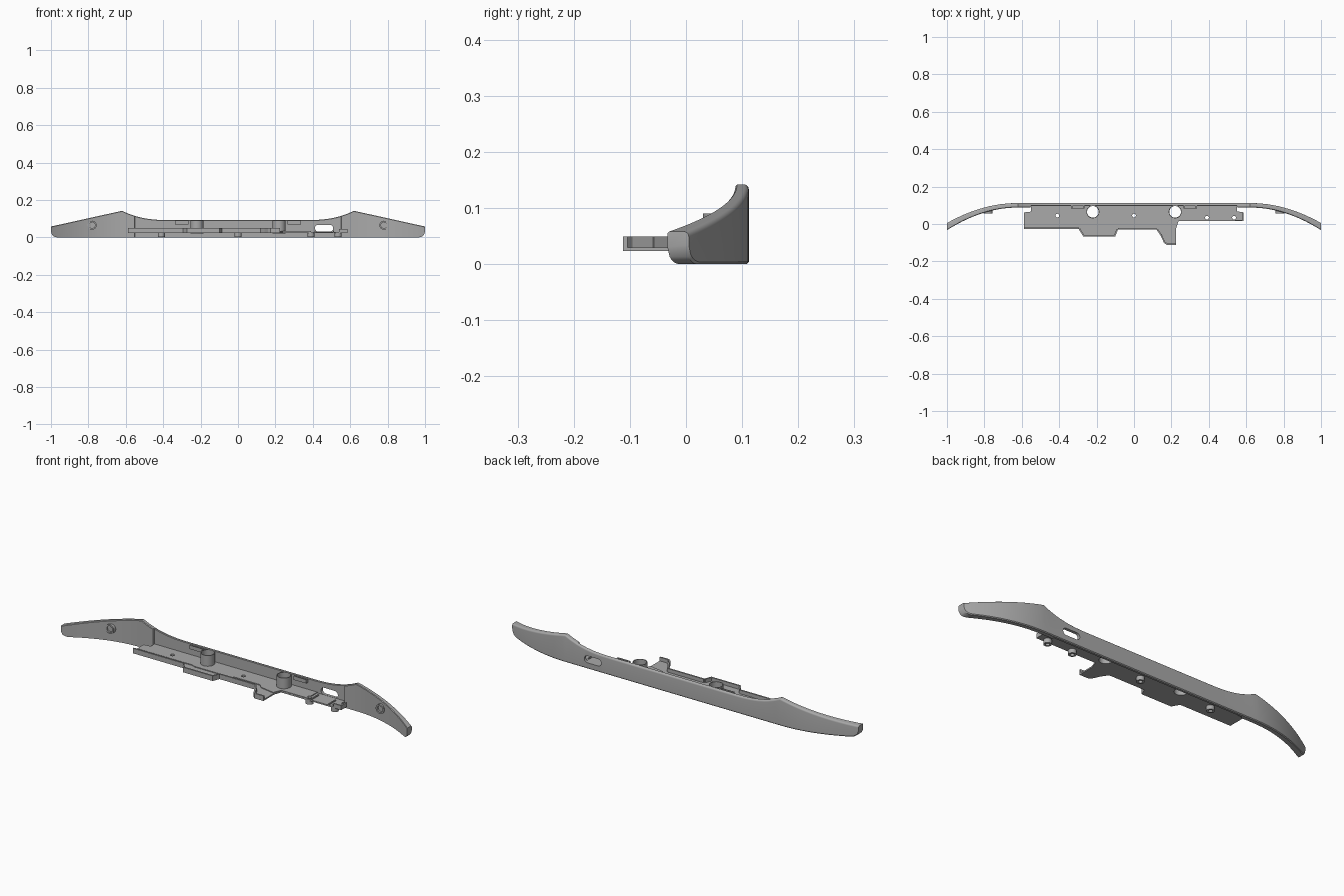
import bpy, bmesh, math
from mathutils import Vector, Matrix

if "Cube" in bpy.data.objects:
    bpy.data.objects.remove(bpy.data.objects["Cube"], do_unlink=True)

grey = bpy.data.materials.new("moulded grey")
grey.use_nodes = True
COLOUR = (0.40, 0.40, 0.40, 1)
grey.diffuse_color = COLOUR
grey.node_tree.nodes["Principled BSDF"].inputs["Base Color"].default_value = COLOUR


def finish(name, bm):
    bmesh.ops.recalc_face_normals(bm, faces=bm.faces)
    mesh = bpy.data.meshes.new(name)
    bm.to_mesh(mesh)
    bm.free()
    ob = bpy.data.objects.new(name, mesh)
    bpy.context.collection.objects.link(ob)
    mesh.materials.append(grey)
    return ob


def activate(ob):
    bpy.ops.object.select_all(action='DESELECT')
    ob.select_set(True)
    bpy.context.view_layer.objects.active = ob


def smooth(ob):
    activate(ob)
    bpy.ops.object.shade_smooth_by_angle(angle=math.radians(30))


def prism(name, outline, z0, z1):
    bm = bmesh.new()
    face = bm.faces.new([bm.verts.new((x, y, z0)) for x, y in outline])
    up = bmesh.ops.extrude_face_region(bm, geom=[face])
    verts = [v for v in up["geom"] if isinstance(v, bmesh.types.BMVert)]
    bmesh.ops.translate(bm, verts=verts, vec=(0, 0, z1 - z0))
    return finish(name, bm)


def box(name, x0, x1, y0, y1, z0, z1):
    return prism(name, [(x0, y0), (x1, y0), (x1, y1), (x0, y1)], z0, z1)


def cylinder(name, centre, r, length, along_y=False):
    bm = bmesh.new()
    rot = Matrix.Rotation(math.pi / 2, 4, 'X') if along_y else Matrix()
    bmesh.ops.create_cone(bm, cap_ends=True, segments=32, radius1=r, radius2=r,
                          depth=length, matrix=Matrix.Translation(centre) @ rot)
    return finish(name, bm)


def cut(ob, cutters):
    for c in cutters:
        c.hide_render = True
        mod = ob.modifiers.new("cut", 'BOOLEAN')
        mod.operation, mod.solver, mod.object = 'DIFFERENCE', 'EXACT', c
        activate(ob)
        bpy.ops.object.modifier_apply(modifier=mod.name)
        bpy.data.objects.remove(c, do_unlink=True)


def slot_outline(cx, cz, half, r):
    pts = []
    for k in range(18):
        a = -math.pi / 2 + math.pi * (k % 9) / 8 + (math.pi if k > 8 else 0)
        side = half if k < 9 else -half
        pts.append((cx + side + r * math.cos(a), cz + r * math.sin(a)))
    return pts


# Bumper shell: one cross-section swept along the width
def section(x):
    a = abs(x)
    t = max(0, (a - 0.62) / 0.38)
    outer = 0.112 - 0.107 * t ** 2
    inner = 0.097 if a < 0.552 else 0.088 - 0.121 * t ** 2
    if a < 0.62:
        top = 0.092 + 0.05 * max(0, (a - 0.35) / 0.27) ** 2.7
    else:
        top = 0.142 - 0.084 * t
    low = 0.0
    if a > 0.965:
        low = 0.03 * (1 - math.sqrt(max(0, 1 - ((a - 0.965) / 0.035) ** 2)))
    r = 0.009
    pts = [(inner, low), (outer - 0.004, low), (outer, low + 0.004)]
    for k in range(6):
        w = k / 5 * math.pi / 2
        pts.append((outer - r + r * math.cos(w), top - r + r * math.sin(w)))
    pts += [(inner + 0.003, top), (inner, top - 0.003)]
    return [(x, y, z) for y, z in pts]


half = [0, 0.2, 0.35, 0.551, 0.553]
half += [0.35 + 0.03 * k for k in range(1, 10) if k not in (7,)]
half += [0.62 + 0.02 * k for k in range(1, 18)] + [0.97, 0.98, 0.988, 0.994, 1.0]
stations = sorted({round(s * h, 4) for h in half for s in (-1, 1)})
bm = bmesh.new()
rings = [[bm.verts.new(p) for p in section(x)] for x in stations]
for a, b in zip(rings, rings[1:]):
    for i in range(len(a)):
        j = (i + 1) % len(a)
        bm.faces.new((a[i], a[j], b[j], b[i]))
bm.faces.new(rings[0])
bm.faces.new(rings[-1])
shell = finish("bumper_shell", bm)

# Rounded opening through the wall
slot = prism("slot_cutter", slot_outline(0.46, 0.049, 0.031, 0.018), -0.2, 0.2)
slot.data.transform(Matrix.Rotation(math.pi / 2, 4, 'X'))
cut(shell, [slot])
smooth(shell)

# Mounting shelf with two forward tabs
front_edge = [(-0.588, -0.028), (-0.295, -0.028), (-0.272, -0.066), (-0.1, -0.066),
              (-0.086, -0.03), (0.12, -0.03), (0.142, -0.062), (0.16, -0.1),
              (0.175, -0.112), (0.225, -0.112)]
shelf = prism("mounting_shelf", front_edge + [
    (0.225, -0.025), (0.238, 0.015), (0.585, 0.015), (0.585, 0.062), (0.55, 0.068),
    (0.55, 0.1), (-0.55, 0.1), (-0.55, 0.066), (-0.588, 0.062)], 0.023, 0.03)
raised = prism("raised_shelf", [
    (-0.588, 0.008), (-0.27, 0.008), (-0.25, -0.0), (-0.05, -0.0), (-0.03, 0.01),
    (0.12, 0.01), (0.14, -0.01), (0.222, -0.025), (0.238, 0.016), (0.39, 0.016),
    (0.39, 0.1), (-0.55, 0.1), (-0.55, 0.066), (-0.588, 0.062)], 0.029, 0.034)

screws = [(-0.41, 0.045), (0, 0.045), (0.39, 0.034), (0.535, 0.034)]
for ob in (shelf, raised):
    cut(ob, [cylinder("hole_cutter", (x, 0.065, 0.03), 0.031, 0.1) for x in (-0.22, 0.22)])
    cut(ob, [cylinder("hole_cutter", (x, y, 0.03), 0.010, 0.1) for x, y in screws])

# Upturned lip along the front edge
for i, (p, q) in enumerate(zip(front_edge, front_edge[1:])):
    p, q = Vector(p), Vector(q)
    d = (q - p).normalized() * 0.008
    n = Vector((-d.y, d.x))
    prism(f"front_lip_{i + 1}", [p, q, q + n, p + n], 0.023, 0.049)

# Hollow sensor sleeves
for side, x in (("right", -0.22), ("left", 0.22)):
    tube = cylinder(f"{side}_sleeve", (x, 0.065, 0.056), 0.035, 0.068)
    cut(tube, [cylinder("bore_cutter", (x, 0.065, 0.05), 0.031, 0.2)])
    smooth(tube)

# Screw bosses under the shelf
for i, (x, y) in enumerate(screws):
    boss = cylinder(f"screw_boss_{i + 1}", (x, y, 0.0125), 0.019, 0.023)
    cut(boss, [cylinder("bore_cutter", (x, y, 0.01), 0.010, 0.1)])
    smooth(boss)

# Bracket ribs around the opening
box("bracket_rib_inner", 0.408, 0.414, 0.016, 0.075, 0.029, 0.036)
box("bracket_rib_outer", 0.508, 0.514, 0.016, 0.075, 0.029, 0.036)
box("bracket_end_lip", 0.577, 0.585, 0.015, 0.062, 0.023, 0.046)
box("bracket_front_lip", 0.54, 0.585, 0.015, 0.022, 0.023, 0.046)

# Mirrored wall clips and wing bosses
for side, s in (("right", -1), ("left", 1)):
    x = s * 0.3
    clip = box(f"{side}_wall_clip", x - 0.036, x + 0.036, 0.082, 0.1, 0.07, 0.09)
    cut(clip, [box("clip_cutter", x - 0.03, x + 0.03, 0.086, 0.096, 0.075, 0.1)])
    boss = cylinder(f"{side}_wing_boss", (s * 0.78, 0.07, 0.065), 0.024, 0.03, True)
    cut(boss, [cylinder("bore_cutter", (s * 0.78, 0.055, 0.065), 0.016, 0.02, True)])
    smooth(boss)
